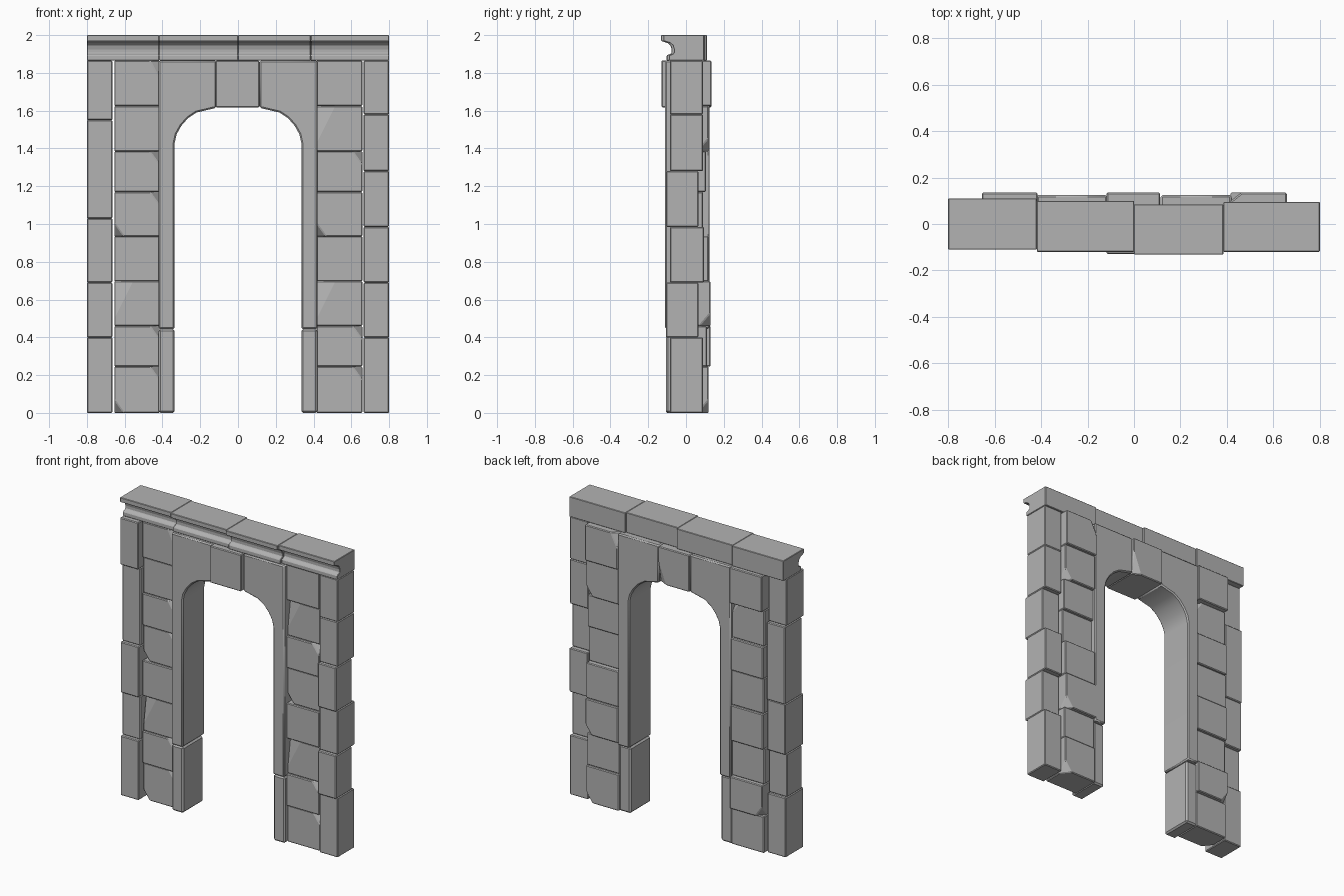
import bpy, bmesh
from mathutils import Vector

cube = bpy.data.objects.get("Cube")
if cube:
    bpy.data.objects.remove(cube, do_unlink=True)

stone = bpy.data.materials.new("grey stone")
stone.use_nodes = True
grey = (0.45, 0.45, 0.45, 1)
stone.diffuse_color = grey
stone.node_tree.nodes["Principled BSDF"].inputs["Base Color"].default_value = grey


def chip(bm, corner, size):
    """Slice one corner off; corner holds signs, size the cut along each axis."""
    ends = [(min(v.co[i] for v in bm.verts), max(v.co[i] for v in bm.verts)) for i in range(3)]
    tip = Vector([ends[i][corner[i] > 0] for i in range(3)])
    normal = Vector([corner[i] / size[i] for i in range(3)])
    on_plane = tip - Vector((corner[0] * size[0], 0, 0))
    cut = bmesh.ops.bisect_plane(bm, geom=bm.verts[:] + bm.edges[:] + bm.faces[:],
                                 plane_co=on_plane, plane_no=normal, clear_outer=True)
    edges = [e for e in cut["geom_cut"] if isinstance(e, bmesh.types.BMEdge)]
    bmesh.ops.contextual_create(bm, geom=edges)


def prism(name, profile, axis, start, end, bevel=0.005, chips=()):
    """Extrude a profile: axis x takes (y, z) points, axis y takes (x, z) points."""
    bm = bmesh.new()
    place = (lambda a, b, d: (d, a, b)) if axis == "x" else (lambda a, b, d: (a, d, b))
    face = bm.faces.new([bm.verts.new(place(a, b, start)) for a, b in profile])
    new = bmesh.ops.extrude_face_region(bm, geom=[face])["geom"]
    shift = Vector(place(0, 0, end - start))
    bmesh.ops.translate(bm, vec=shift, verts=[g for g in new if isinstance(g, bmesh.types.BMVert)])
    for corner, size in chips:
        chip(bm, corner, size)
    bmesh.ops.recalc_face_normals(bm, faces=bm.faces)
    mesh = bpy.data.meshes.new(name)
    bm.to_mesh(mesh)
    bm.free()
    mesh.materials.append(stone)
    obj = bpy.data.objects.new(name, mesh)
    bpy.context.collection.objects.link(obj)
    if bevel:
        mod = obj.modifiers.new("worn edges", "BEVEL")
        mod.width = bevel
        mod.segments = 1
        mod.limit_method = "ANGLE"
    return obj


def block(name, x, y, z, bevel=0.005, chips=()):
    rect = [(x[0], z[0]), (x[1], z[0]), (x[1], z[1]), (x[0], z[1])]
    return prism(name, rect, "y", y[0], y[1], bevel, chips)


TOP = 1.865

# Outer edge columns: (top height, front y, back y) from the ground up
left_edge = [(0.4, -0.105, 0.085), (0.69, -0.085, 0.07), (1.03, -0.105, 0.09),
             (1.55, -0.085, 0.095), (TOP, -0.11, 0.075)]
right_edge = [(0.4, -0.085, 0.09), (0.69, -0.105, 0.065), (0.985, -0.085, 0.095),
              (1.28, -0.105, 0.065), (1.58, -0.085, 0.09), (TOP, -0.085, 0.09)]
for side, x, rows in (("right", (-0.8, -0.665), left_edge), ("left", (0.665, 0.8), right_edge)):
    low = 0
    for i, (high, front, back) in enumerate(rows):
        block(f"{side}_edge_block_{i + 1}", x, (front, back), (low, high))
        low = high

# Infill courses between the edge columns and the doorway, with broken corners
heights = [0, 0.245, 0.46, 0.697, 0.935, 1.17, 1.385, 1.625, TOP]
backs_right = [0.11, 0.13, 0.105, 0.12, 0.11, 0.12, 0.105, 0.135]
backs_left = [0.12, 0.11, 0.13, 0.12, 0.09, 0.105, 0.12, 0.135]
small, large = (0.05, 0.06, 0.07), (0.1, 0.03, 0.2)
chips_right = {
    0: [((-1, -1, -1), small), ((1, -1, 1), small)],
    1: [((1, -1, 1), small), ((-1, 1, -1), small)],
    2: [((-1, -1, 1), large)],
    4: [((-1, -1, -1), small), ((1, -1, 1), small)],
    5: [((1, -1, 1), small)],
    6: [((1, 1, 1), small)],
    7: [((1, -1, 1), (0.05, 0.03, 0.1))],
}
chips_left = {
    0: [((1, -1, 1), small), ((1, 1, -1), small)],
    1: [((1, -1, 1), small)],
    2: [((-1, -1, 1), large), ((1, 1, -1), small)],
    4: [((-1, -1, -1), small)],
    5: [((1, -1, 1), small)],
    6: [((-1, -1, 1), large), ((1, 1, -1), small)],
    7: [((-1, 1, 1), (0.05, 0.04, 0.1))],
}
for side, x, backs, chips in (("right", (-0.655, -0.415), backs_right, chips_right),
                              ("left", (0.415, 0.658), backs_left, chips_left)):
    for i, back in enumerate(backs):
        front = -0.07 - 0.01 * (i % 2)
        block(f"{side}_infill_block_{i + 1}", x, (front, back), (heights[i], heights[i + 1]),
              chips=chips.get(i, ()))

# Doorway: lower jambs, and upper jambs that curve into the arch
curve = [(0.335, 1.43), (0.325, 1.475), (0.3, 1.52), (0.265, 1.56), (0.22, 1.59), (0.115, 1.615)]
outline = [(0.42, TOP), (0.42, 0.445), (0.335, 0.445)] + curve + [(0.115, TOP)]
for side, s in (("right", -1), ("left", 1)):
    foot = [(s * 0.42, 0), (s * 0.335, 0), (s * 0.335, 0.443), (s * 0.42, 0.443)]
    prism(f"{side}_lower_jamb", foot, "y", -0.105, 0.11, 0.01)
    arch = prism(f"{side}_arch_stone", [(s * x, z) for x, z in outline], "y", -0.11, 0.125, 0.008)
    for face in arch.data.polygons:
        face.use_smooth = True
    bpy.context.view_layer.objects.active = arch
    arch.select_set(True)
    bpy.ops.object.shade_smooth_by_angle(angle=0.6)
    arch.select_set(False)

# Keystone with a broken lower back corner
block("keystone", (-0.118, 0.113), (-0.13, 0.135), (1.618, TOP),
      chips=[((1, 1, -1), (0.06, 0.03, 0.16))])

# Cornice: moulded front, plain back, in four staggered lengths
moulding = [(0, 2), (0, 1.97), (0.012, 1.965), (0.035, 1.958), (0.05, 1.945), (0.056, 1.925),
            (0.056, 1.905), (0.042, 1.898), (0.03, 1.893), (0.03, TOP)]
lengths = [(-0.8, -0.418, -0.11, 0.11), (-0.418, 0, -0.12, 0.1),
           (0, 0.385, -0.132, 0.085), (0.385, 0.8, -0.12, 0.095)]
for i, (x0, x1, front, back) in enumerate(lengths):
    profile = [(front + d, z) for d, z in moulding] + [(back, TOP), (back, 2)]
    prism(f"cornice_block_{i + 1}", profile, "x", x0, x1, 0.003)
